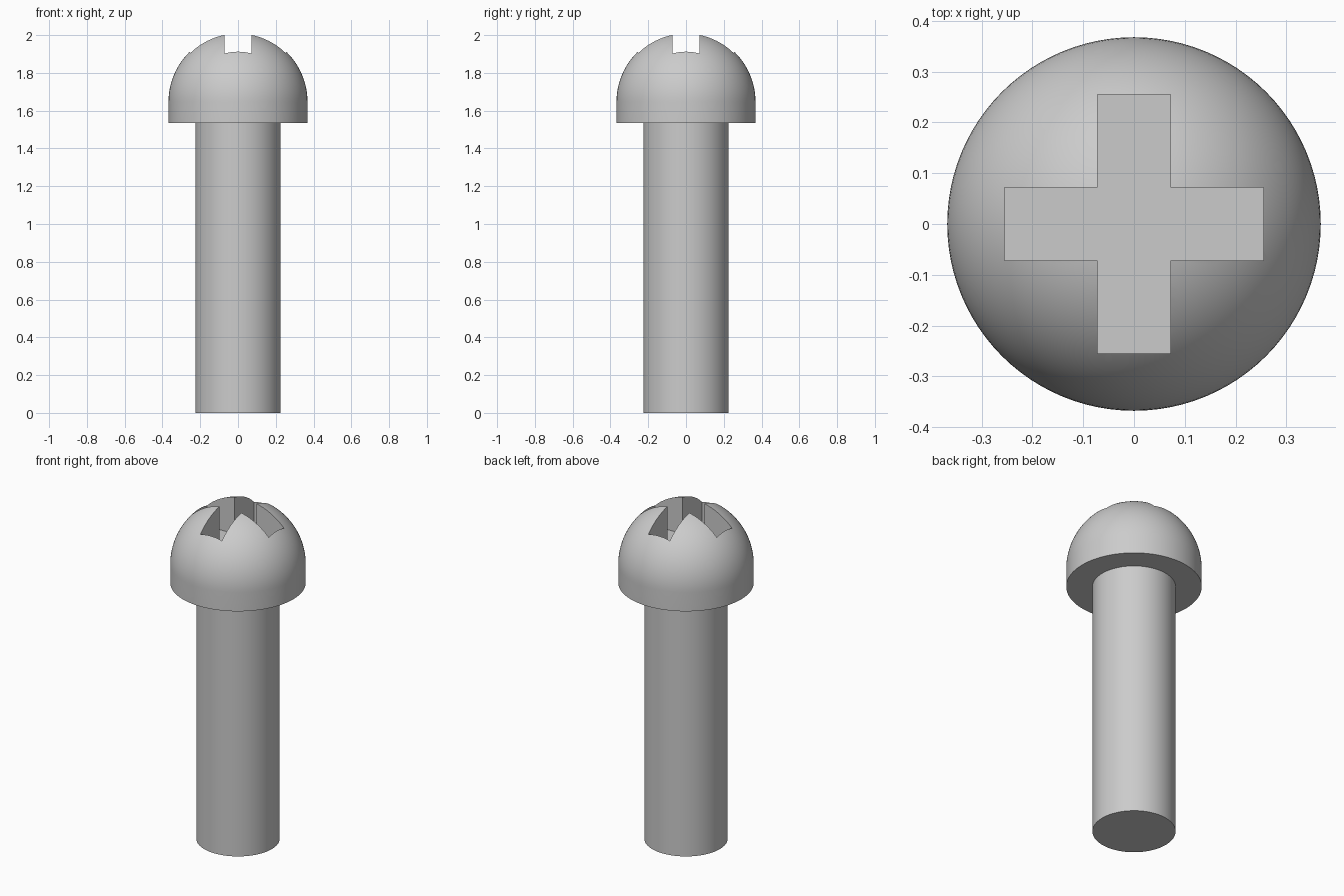
import bpy, bmesh
from math import sin, cos, pi, radians

if "Cube" in bpy.data.objects:
    bpy.data.objects.remove(bpy.data.objects["Cube"], do_unlink=True)

SEGMENTS = 96
HEAD_R, HEAD_Z, DOME_Z = 0.368, 1.535, 1.647
SHAFT_R = 0.226
SLOT_HALF_WIDTH, SLOT_REACH, SLOT_FLOOR = 0.072, 0.255, 1.78

steel = bpy.data.materials.new("steel grey")
steel.use_nodes = True
steel.diffuse_color = (0.6, 0.6, 0.6, 1)
steel.node_tree.nodes["Principled BSDF"].inputs["Base Color"].default_value = (0.6, 0.6, 0.6, 1)


def make_object(name, bm):
    bmesh.ops.remove_doubles(bm, verts=bm.verts, dist=1e-5)
    bmesh.ops.recalc_face_normals(bm, faces=bm.faces)
    mesh = bpy.data.meshes.new(name)
    bm.to_mesh(mesh)
    bm.free()
    mesh.materials.append(steel)
    obj = bpy.data.objects.new(name, mesh)
    bpy.context.collection.objects.link(obj)
    return obj


def lathe(name, profile):
    """Spin a (radius, height) profile around the z axis."""
    bm = bmesh.new()
    verts = [bm.verts.new((r, 0, z)) for r, z in profile]
    edges = [bm.edges.new(pair) for pair in zip(verts, verts[1:])]
    bmesh.ops.spin(bm, geom=verts + edges, cent=(0, 0, 0), axis=(0, 0, 1),
                   angle=2 * pi, steps=SEGMENTS, use_merge=True)
    return make_object(name, bm)


def activate(obj):
    bpy.ops.object.select_all(action="DESELECT")
    obj.select_set(True)
    bpy.context.view_layer.objects.active = obj


# Plain round shaft
shaft = lathe("shaft", [(0, 0), (SHAFT_R, 0), (SHAFT_R, HEAD_Z + 0.01), (0, HEAD_Z + 0.01)])

# Domed head: short straight rim under a hemisphere
STEPS = 28
dome = [(HEAD_R * cos(i / STEPS * pi / 2), DOME_Z + HEAD_R * sin(i / STEPS * pi / 2))
        for i in range(STEPS)]
head = lathe("head", [(0, HEAD_Z), (HEAD_R, HEAD_Z)] + dome + [(0, DOME_Z + HEAD_R)])

# Cross-shaped recess cut into the dome
w, l = SLOT_HALF_WIDTH, SLOT_REACH
outline = []
for c, s in ((1, 0), (0, 1), (-1, 0), (0, -1)):
    outline += [(x * c - y * s, x * s + y * c) for x, y in ((l, -w), (l, w), (w, w))]
bm = bmesh.new()
base = bm.faces.new([bm.verts.new((x, y, SLOT_FLOOR)) for x, y in outline])
top = bmesh.ops.extrude_face_region(bm, geom=[base], use_keep_orig=True)
bmesh.ops.translate(bm, vec=(0, 0, 0.5),
                    verts=[g for g in top["geom"] if isinstance(g, bmesh.types.BMVert)])
cutter = make_object("slot_cutter", bm)
cutter.hide_render = True

activate(head)
cut = head.modifiers.new("cross slot", "BOOLEAN")
cut.operation, cut.solver, cut.object = "DIFFERENCE", "EXACT", cutter
bpy.ops.object.modifier_apply(modifier=cut.name)
bpy.data.objects.remove(cutter, do_unlink=True)

# Smooth round surfaces with crisp edges
for obj in (shaft, head):
    activate(obj)
    bpy.ops.object.shade_smooth_by_angle(angle=radians(30))
